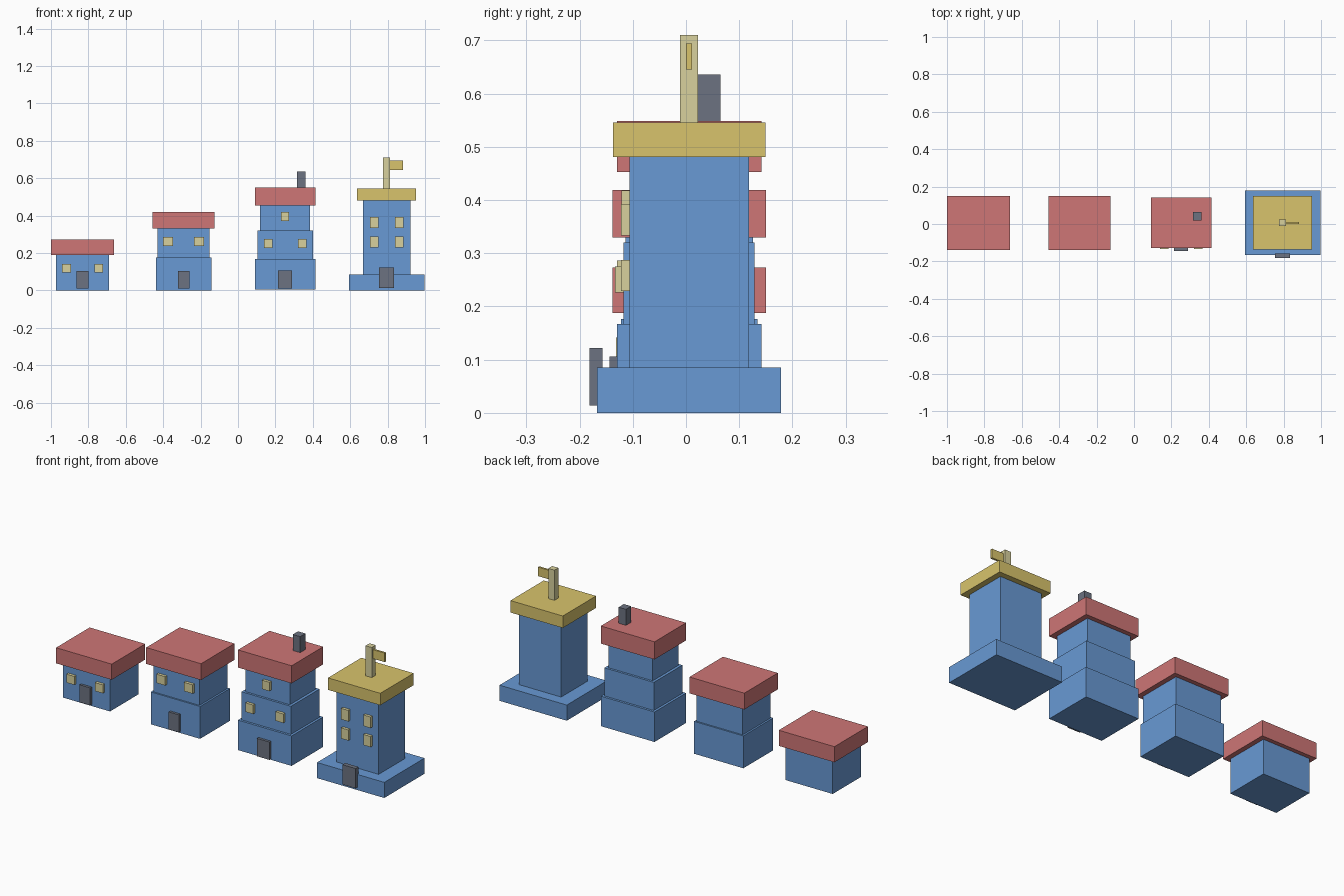
import bpy

if "Cube" in bpy.data.objects:
    bpy.data.objects.remove(bpy.data.objects["Cube"])

def material(name, rgb):
    m = bpy.data.materials.new(name)
    m.diffuse_color = (*rgb, 1)
    m.use_nodes = True
    m.node_tree.nodes["Principled BSDF"].inputs["Base Color"].default_value = m.diffuse_color
    return m

WALL = material("wall_blue", (0.14, 0.32, 0.66))
ROOF = material("roof_red", (0.62, 0.18, 0.18))
GOLD = material("gold", (0.69, 0.55, 0.15))
PALE = material("window_pale", (0.69, 0.64, 0.34))
DARK = material("dark_grey", (0.15, 0.17, 0.22))
YC = 0.006  # shared depth centre of the buildings

def box(name, x, y, z, mat):
    """Axis-aligned block from (min, max) pairs."""
    bpy.ops.mesh.primitive_cube_add(size=1, location=[(a + b) / 2 for a, b in (x, y, z)])
    ob = bpy.context.object
    ob.name = ob.data.name = name
    ob.scale = [b - a for a, b in (x, y, z)]
    bpy.ops.object.transform_apply(location=False, rotation=False, scale=True)
    ob.data.materials.append(mat)
    return ob

def block(name, cx, width, depth, z, mat):
    box(name, (cx - width / 2, cx + width / 2), (YC - depth / 2, YC + depth / 2), z, mat)

def fitting(name, cx, width, z, depth, mat, out=0.014):
    """Door or window standing proud of a front wall of the given depth."""
    front = YC - depth / 2
    box(name, (cx - width / 2, cx + width / 2), (front - out, front + 0.01), z, mat)

# Each building: centre x, storeys (width, depth, z0, z1), roof, door, windows
# door: (width, z0, z1); windows: (storey, x offset list, width, z0, z1)
buildings = {
    "cottage": (-0.831, [(0.283, 0.243, 0, 0.19)],
                (0.335, 0.288, 0.188, 0.273, ROOF), (0.064, 0.009, 0.104),
                [(0, (-0.086, 0.086), 0.047, 0.096, 0.142)]),
    "house": (-0.291, [(0.297, 0.257, 0, 0.176), (0.277, 0.24, 0.176, 0.332)],
              (0.33, 0.288, 0.33, 0.419, ROOF), (0.061, 0.009, 0.104),
              [(1, (-0.083, 0.083), 0.053, 0.238, 0.286)]),
    "townhouse": (0.252, [(0.323, 0.271, 0.004, 0.167), (0.297, 0.246, 0.167, 0.32),
                          (0.267, 0.222, 0.32, 0.455)],
                  (0.323, 0.271, 0.453, 0.549, ROOF), (0.076, 0.009, 0.106),
                  [(1, (-0.091, 0.091), 0.046, 0.226, 0.275),
                   (2, (0,), 0.044, 0.37, 0.418)]),
    "tower": (0.795, [(0.405, 0.346, 0, 0.085), (0.253, 0.225, 0.085, 0.482)],
              (0.315, 0.286, 0.481, 0.546, GOLD), (0.08, 0.014, 0.122),
              [(1, (-0.067, 0.067), 0.044, 0.229, 0.287),
               (1, (-0.067, 0.067), 0.044, 0.333, 0.393)]),
}

for name, (cx, storeys, roof, door, windows) in buildings.items():
    for i, (w, d, z0, z1) in enumerate(storeys):
        block(f"{name}_storey_{i + 1}", cx, w, d, (z0, z1), WALL)
    block(f"{name}_roof", cx, roof[0], roof[1], roof[2:4], roof[4])
    fitting(f"{name}_door", cx, door[0], door[1:], storeys[0][1], DARK)
    for s, offsets, w, z0, z1 in windows:
        for off in offsets:
            fitting(f"{name}_window", cx + off, w, (z0, z1), storeys[s][1], PALE, 0.016)

# Chimney on the townhouse
box("chimney", (0.316, 0.36), (0.02, 0.065), (0.54, 0.636), DARK)
# Flagpole and flag on the tower
box("flagpole", (0.776, 0.813), (-0.011, 0.023), (0.54, 0.71), PALE)
box("flag", (0.81, 0.883), (0.0, 0.011), (0.645, 0.694), GOLD)
